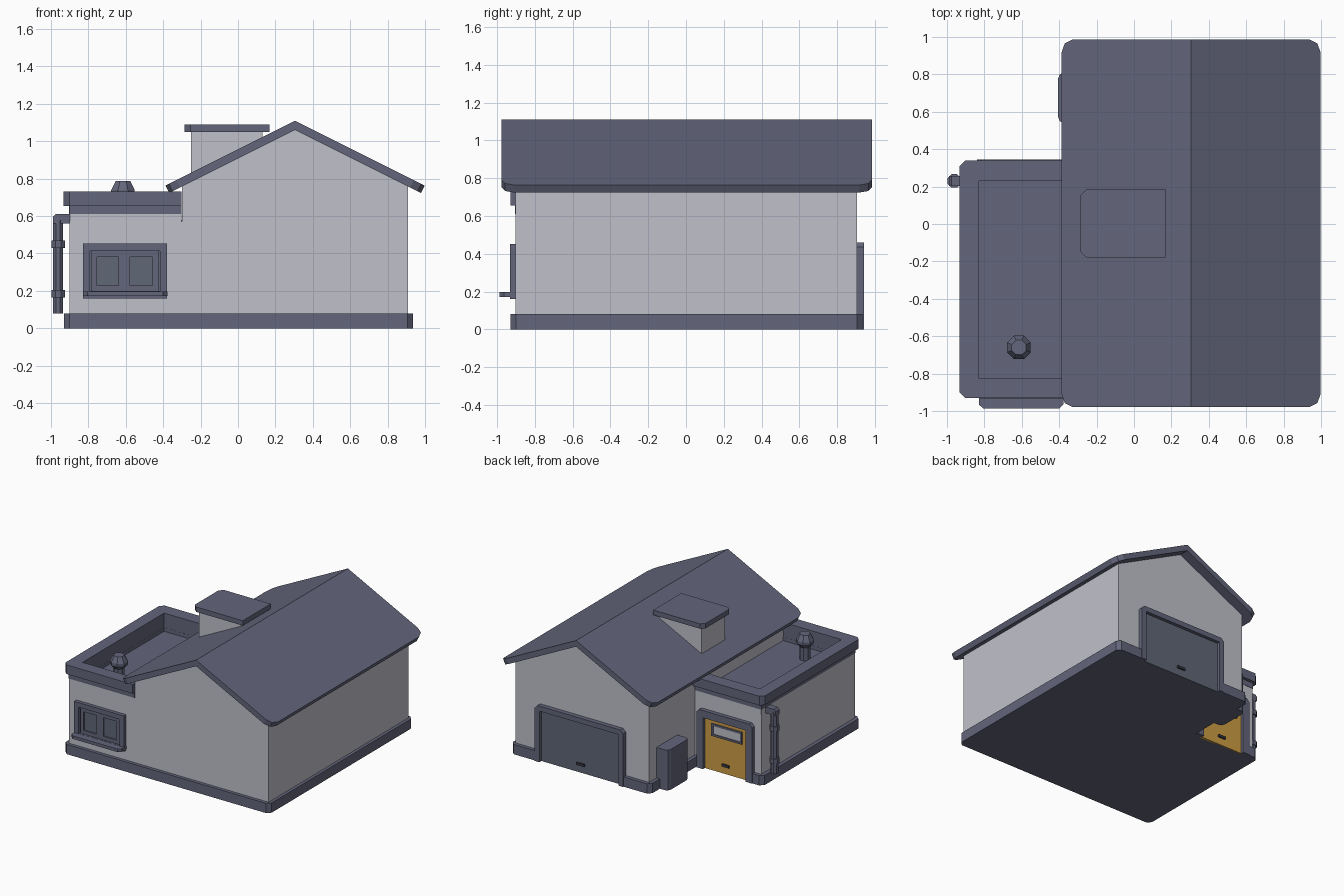
import bpy, bmesh, math
from mathutils import Vector

if "Cube" in bpy.data.objects:
    bpy.data.objects.remove(bpy.data.objects["Cube"])


def material(name, rgb):
    m = bpy.data.materials.new(name)
    m.diffuse_color = (*rgb, 1)
    m.use_nodes = True
    m.node_tree.nodes["Principled BSDF"].inputs["Base Color"].default_value = m.diffuse_color
    return m


SLATE = material("slate_blue", (0.125, 0.132, 0.2))
WALL = material("pale_wall", (0.53, 0.53, 0.6))
PANEL = material("grey_panel", (0.115, 0.135, 0.18))
ORANGE = material("orange_door", (0.62, 0.34, 0.06))
DARK = material("dark_handle", (0.04, 0.042, 0.06))


def finish(name, bm, mat):
    bmesh.ops.recalc_face_normals(bm, faces=bm.faces)
    me = bpy.data.meshes.new(name)
    bm.to_mesh(me)
    bm.free()
    me.materials.append(mat)
    ob = bpy.data.objects.new(name, me)
    bpy.context.collection.objects.link(ob)
    return ob


def loft(name, a, b, mat):
    """Solid between two matching outlines."""
    bm = bmesh.new()
    va = [bm.verts.new(p) for p in a]
    vb = [bm.verts.new(p) for p in b]
    bm.faces.new(va)
    bm.faces.new(vb)
    for i in range(len(va)):
        j = (i + 1) % len(va)
        bm.faces.new((va[i], va[j], vb[j], vb[i]))
    return finish(name, bm, mat)


def plan(name, pts, z0, z1, mat):
    return loft(name, [(x, y, z0) for x, y in pts], [(x, y, z1) for x, y in pts], mat)


def elev(name, pts, y0, y1, mat):
    return loft(name, [(x, y0, z) for x, z in pts], [(x, y1, z) for x, z in pts], mat)


def box(name, x0, x1, y0, y1, z0, z1, mat):
    return plan(name, [(x0, y0), (x1, y0), (x1, y1), (x0, y1)], z0, z1, mat)


def lathe(name, cx, cy, profile, mat, n=8):
    bm = bmesh.new()
    rings = []
    for r, z in profile:
        rings.append([bm.verts.new((cx + r * math.cos((k + .5) * math.tau / n),
                                    cy + r * math.sin((k + .5) * math.tau / n), z)) for k in range(n)])
    bm.faces.new(rings[0])
    bm.faces.new(rings[-1])
    for p, q in zip(rings, rings[1:]):
        for k in range(n):
            j = (k + 1) % n
            bm.faces.new((p[k], p[j], q[j], q[k]))
    return finish(name, bm, mat)


# plinth: L-shaped, chamfered corners, notched at both doors
c = 0.03
plan("plinth", [
    (-.93, -.93 + c), (-.93 + c, -.93), (.935 - c, -.93), (.935, -.93 + c),
    (.935, .935 - c), (.935 - c, .935), (.69, .935), (.69, .907), (-.07, .907), (-.07, .935),
    (-.33 + c, .935), (-.33, .935 - c), (-.33, .312), (-.82, .312), (-.82, .34),
    (-.93 + c, .34), (-.93, .34 - c)], 0, .08, SLATE)

# main gabled walls
RX, RZ = .305, 1.11
elev("main_walls", [(-.30, .02), (.91, .02), (.91, .76), (RX, 1.0625), (-.30, .76)], -.903, .905, WALL)

# two roof slopes with clipped eave corners
for side, label in ((1, "right"), (-1, "left")):
    y0, y1 = -.978, .986
    edge = [(0, y0), (.635, y0), (.675, y0 + .02), (.693, y0 + .07),
            (.693, y1 - .07), (.675, y1 - .02), (.635, y1), (0, y1)]
    top = [Vector((RX + side * d, y, RZ - d * .5)) for d, y in edge]
    bot = []
    for (d, y), t in zip(edge, top):
        bot.append(Vector((RX, y, RZ - .05)) if d == 0 else t - Vector((side * .02, 0, .04)))
    loft("roof_" + label, top, bot, SLATE)

# roof box with cap
box("chimney_body", -.25, .13, -.145, .155, .72, 1.06, WALL)
plan("chimney_cap", [(-.285, -.15), (-.255, -.178), (.168, -.178), (.168, .184),
                     (-.255, .184), (-.285, .154)], 1.05, 1.09, SLATE)

# flat-roofed annex
box("annex_walls", -.90, -.29, -.903, .312, .02, .57, WALL)
box("annex_roof_floor", -.86, -.29, -.87, .28, .565, .58, SLATE)


def parapet(name, x, y0, y1, ix, iy0, iy1, ch, z0, z1, mat):
    plan(name, [(-.302, y0), (x + ch, y0), (x, y0 + ch), (x, y1 - ch), (x + ch, y1), (-.302, y1),
                (-.302, iy1), (ix, iy1), (ix, iy0), (-.302, iy0)], z0, z1, mat)


parapet("annex_wall_top", -.90, -.903, .312, -.86, -.86, .27, .001, .57, .61, WALL)
parapet("parapet_band", -.903, -.906, .315, -.832, -.827, .232, .001, .61, .66, SLATE)
parapet("parapet_lining", -.865, -.865, .275, -.831, -.826, .231, .001, .57, .61, SLATE)
parapet("parapet_cap", -.932, -.93, .34, -.83, -.825, .23, .03, .655, .73, SLATE)

# roof vent
lathe("roof_vent", -.615, -.66, [(.042, .57), (.042, .685), (.068, .715), (.068, .74), (.042, .787)], SLATE)

# drain pipe with collars and top elbow
PX, PY = -.962, .23
lathe("drain_pipe", PX, PY, [(.029, .08), (.029, .58)], SLATE)
for z in (.165, .43):
    lathe("pipe_collar", PX, PY, [(.039, z), (.039, z + .04)], SLATE)
elev("pipe_elbow", [(PX - .028, .56), (-.89, .56), (-.89, .61), (PX - .013, .61), (PX - .028, .595)],
     PY - .026, PY + .026, SLATE)


# door frames: chamfered U shape
def door_frame(name, x0, x1, h, w, y0, y1):
    k = .025
    elev(name, [(x0, 0), (x0, h - k), (x0 + k, h), (x1 - k, h), (x1, h - k), (x1, 0),
                (x1 - w, 0), (x1 - w, h - w), (x0 + w, h - w), (x0 + w, 0)], y0, y1, SLATE)


def ring(name, x0, x1, z0, z1, w, y0, y1, mat):
    box(name + "_bottom", x0, x1, y0, y1, z0, z0 + w, mat)
    box(name + "_top", x0, x1, y0, y1, z1 - w, z1, mat)
    box(name + "_left", x0, x0 + w, y0, y1, z0 + w, z1 - w, mat)
    box(name + "_right", x1 - w, x1, y0, y1, z0 + w, z1 - w, mat)


# garage door at the back
door_frame("garage_frame", -.09, .71, .46, .042, .89, .942)
box("garage_door", -.05, .67, .89, .915, 0, .42, PANEL)
box("garage_handle", .275, .345, .91, .928, .06, .08, DARK)

# orange back door
door_frame("back_door_frame", -.84, -.335, .48, .06, .30, .345)
box("back_door", -.785, -.39, .30, .32, 0, .43, ORANGE)
ring("door_slot_frame", -.735, -.46, .285, .385, .016, .315, .331, SLATE)
box("door_slot_glass", -.72, -.475, .315, .323, .30, .37, WALL)
box("back_door_handle", -.62, -.555, .315, .333, .06, .08, DARK)

# utility box beside the back door
plan("utility_box", [(-.29, .54), (-.375, .54), (-.397, .55), (-.407, .575), (-.407, .775),
                     (-.397, .80), (-.375, .81), (-.29, .81)], .0, .33, SLATE)

# front window
ring("window_frame", -.83, -.38, .16, .452, .038, -.933, -.89, SLATE)
box("window_sash", -.80, -.41, -.908, -.89, .19, .42, PANEL)
for x0, x1 in ((-.785, -.608), (-.608, -.425)):
    ring("pane_frame", x0, x1, .197, .412, .031, -.918, -.90, SLATE)
plan("window_sill", [(-.83, -.89), (-.83, -.965), (-.805, -.987), (-.40, -.987), (-.378, -.965),
                     (-.378, -.89)], .172, .197, SLATE)
